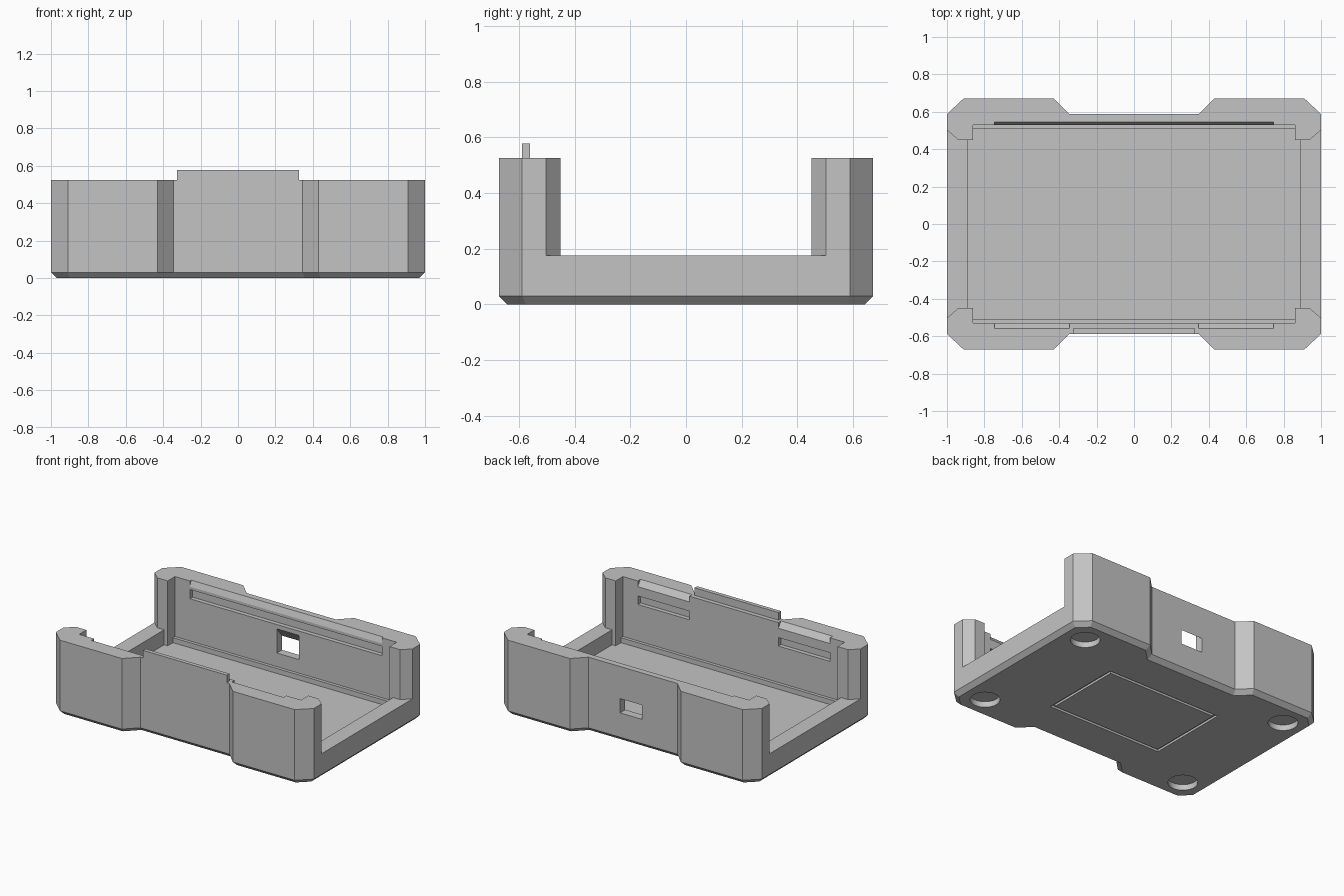
import bpy
import bmesh
from mathutils import Vector

cube = bpy.data.objects.get("Cube")
if cube:
    bpy.data.objects.remove(cube, do_unlink=True)

grey = bpy.data.materials.new("plain_grey")
grey.use_nodes = True
colour = (0.55, 0.55, 0.55, 1)
grey.diffuse_color = colour
grey.node_tree.nodes["Principled BSDF"].inputs["Base Color"].default_value = colour


def prism(name, profile, lo, hi, along="z", chamfer=0):
    """Extrude an xy profile along z, or a yz profile along x."""
    place = (lambda p, t: Vector((p[0], p[1], t))) if along == "z" else (
        lambda p, t: Vector((t, p[0], p[1])))
    bm = bmesh.new()
    base = bm.faces.new([bm.verts.new(place(p, lo)) for p in profile])
    top = bmesh.ops.extrude_face_region(bm, geom=[base])["geom"]
    bmesh.ops.translate(bm, vec=place((0, 0), hi - lo),
                        verts=[g for g in top if isinstance(g, bmesh.types.BMVert)])
    if not base.is_valid or len(bm.faces) < len(profile) + 2:
        bottom = [e for e in bm.edges if all((v.co - place((0, 0), lo)).dot(
            place((0, 0), 1)) == 0 for v in e.verts)]
        bmesh.ops.contextual_create(bm, geom=bottom)
    if chamfer:
        edges = [e for e in bm.edges if all(abs(v.co.z - lo) < 1e-5 for v in e.verts)]
        bmesh.ops.bevel(bm, geom=edges, offset=chamfer, offset_type='OFFSET',
                        segments=1, affect='EDGES')
    bmesh.ops.recalc_face_normals(bm, faces=bm.faces[:])
    mesh = bpy.data.meshes.new(name)
    bm.to_mesh(mesh)
    bm.free()
    mesh.materials.append(grey)
    obj = bpy.data.objects.new(name, mesh)
    bpy.context.collection.objects.link(obj)
    return obj


def rect(x0, x1, y0, y1):
    return [(x0, y0), (x1, y0), (x1, y1), (x0, y1)]


def combine(target, tool, operation='DIFFERENCE'):
    mod = target.modifiers.new(tool.name, 'BOOLEAN')
    mod.operation = operation
    mod.solver = 'EXACT'
    mod.object = tool
    bpy.context.view_layer.objects.active = target
    bpy.ops.object.modifier_apply(modifier=mod.name)
    bpy.data.objects.remove(tool, do_unlink=True)


def mirrored(half):
    """Close a right-hand half outline with its mirror image in x."""
    return half + [(-x, y) for x, y in reversed(half)]


# Outer tray block with bulging corners and a chamfered base
quarter = [(0.345, 0.588), (0.43, 0.672), (0.91, 0.672), (1.0, 0.588)]
tray = prism("tray", mirrored([(x, -y) for x, y in quarter] + quarter[::-1]),
             0, 0.525, chamfer=0.03)

# Main cavity, with a narrower well below the ledges
combine(tray, prism("cavity", rect(-0.86, 0.86, -0.53, 0.53), 0.105, 0.7))
combine(tray, prism("well", rect(-0.86, 0.86, -0.508, 0.508), 0.07, 0.2))
combine(tray, prism("well_ends", rect(-0.888, 0.888, -0.45, 0.45), 0.07, 0.3))

# Low end walls between the corner posts
for s in (-1, 1):
    post_gap = [(0.8, 0.45), (0.94, 0.45), (1.0, 0.503), (1.1, 0.591)]
    outline = [(s * x, y) for x, y in post_gap]
    outline += [(x, -y) for x, y in reversed(outline)]
    combine(tray, prism("end_gap", outline, 0.175, 0.7))

# Port through the back wall, flared upward on the inside
port = [(0.50, 0.20), (0.62, 0.20), (0.62, 0.30), (0.588, 0.30), (0.53, 0.37), (0.50, 0.37)]
combine(tray, prism("port", port, -0.07, 0.10, along="x"))

# Snap slots with sloped lead-ins: one long at the back, two short at the front
for side, x0, x1, lead, z0, z1 in ((1, -0.745, 0.745, 0.545, 0.40, 0.465),
                                   (-1, -0.745, -0.345, 0.56, 0.36, 0.42),
                                   (-1, 0.345, 0.745, 0.56, 0.36, 0.42)):
    lead_in = [(0.50, 0.485), (0.53, 0.485), (lead, 0.525), (lead, 0.6), (0.50, 0.6)]
    combine(tray, prism("lead_in", [(side * y, z) for y, z in lead_in], x0, x1, along="x"))
    slot = rect(0.50, 0.56, z0, z1)
    combine(tray, prism("slot", [(side * y, z) for y, z in slot], x0, x1, along="x"))

# Upright locating tab on the front wall
combine(tray, prism("tab", rect(-0.325, 0.325, -0.588, -0.56), 0.5, 0.578), 'UNION')

# Round foot recesses under the corners
for x in (-0.82, 0.82):
    for y in (-0.495, 0.495):
        bpy.ops.mesh.primitive_cylinder_add(vertices=48, radius=0.095, depth=0.08,
                                            location=(x, y, 0))
        combine(tray, bpy.context.object)

# Shallow rectangular groove framing the underside panel
groove = prism("groove", rect(-0.445, 0.445, -0.295, 0.295), -0.02, 0.015)
combine(groove, prism("panel", rect(-0.425, 0.425, -0.275, 0.275), -0.05, 0.05))
combine(tray, groove)

# Crisp shading with smooth foot recesses
bpy.ops.object.select_all(action='DESELECT')
tray.select_set(True)
bpy.context.view_layer.objects.active = tray
bpy.ops.object.shade_smooth_by_angle(angle=0.35)
